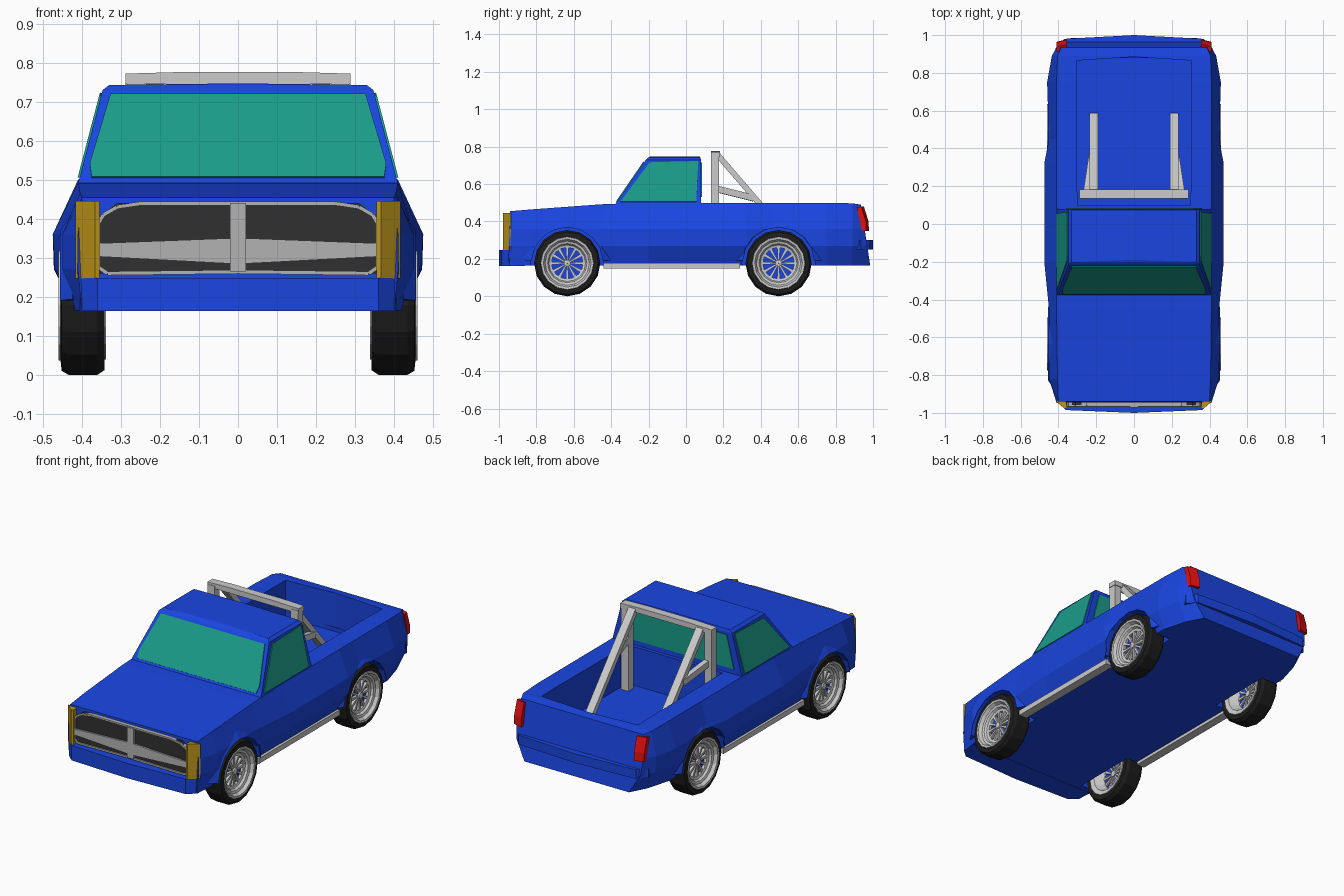
import bpy, bmesh
from math import cos, sin, pi, radians
from mathutils import Vector

if "Cube" in bpy.data.objects:
    bpy.data.objects.remove(bpy.data.objects["Cube"])


def colour(name, *rgb):
    m = bpy.data.materials.new(name)
    m.diffuse_color = (*rgb, 1)
    m.use_nodes = True
    m.node_tree.nodes["Principled BSDF"].inputs["Base Color"].default_value = m.diffuse_color
    return m


BLUE = colour("blue_paint", 0.01, 0.06, 0.75)
GLASS = colour("teal_glass", 0.01, 0.33, 0.25)
BLACK = colour("black", 0.03, 0.03, 0.03)
RUBBER = colour("rubber", 0.012, 0.012, 0.012)
GOLD = colour("amber", 0.5, 0.3, 0.01)
RED = colour("red_lens", 0.75, 0.005, 0.005)
SILVER = colour("silver", 0.45, 0.45, 0.45)


def finish(name, bm, mat=None):
    bmesh.ops.recalc_face_normals(bm, faces=bm.faces)
    me = bpy.data.meshes.new(name)
    bm.to_mesh(me)
    bm.free()
    ob = bpy.data.objects.new(name, me)
    bpy.context.collection.objects.link(ob)
    if mat:
        me.materials.append(mat)
    return ob


def hull(name, pts, mat=None):
    bm = bmesh.new()
    for p in pts:
        bm.verts.new(p)
    r = bmesh.ops.convex_hull(bm, input=bm.verts)
    junk = set(r["geom_interior"]) | set(r["geom_unused"])
    bmesh.ops.delete(bm, geom=[g for g in junk if isinstance(g, bmesh.types.BMVert)], context="VERTS")
    return finish(name, bm, mat)


def both(pts):
    return [(s * x, y, z) for x, y, z in pts for s in (-1, 1)]


def panel(name, pts, mat, t=0.005):
    v = [Vector(p) for p in pts]
    n = (v[1] - v[0]).cross(v[2] - v[0]).normalized() * t
    return hull(name, [p + n for p in v] + [p - n for p in v], mat)


def beam(name, a, b, w, h, mat=None):
    a, b = Vector(a), Vector(b)
    d = (b - a).normalized()
    u = d.cross(Vector((0, 0, 1)) if abs(d.z) < 0.95 else Vector((0, 1, 0))).normalized()
    v = d.cross(u)
    return hull(name, [p + u * i * w / 2 + v * j * h / 2 for p in (a, b) for i in (-1, 1) for j in (-1, 1)], mat)


def loft(name, rings, mat, loop=False):
    bm = bmesh.new()
    vs = [[bm.verts.new(p) for p in r] for r in rings]
    n = len(vs[0])
    for k in range(len(vs) - (0 if loop else 1)):
        a, b = vs[k], vs[(k + 1) % len(vs)]
        for i in range(n):
            j = (i + 1) % n
            bm.faces.new((a[i], a[j], b[j], b[i]))
    if not loop:
        bm.faces.new(vs[0])
        bm.faces.new(vs[-1])
    return finish(name, bm, mat)


def revolve(name, profile, s, cy, cz, segs, mat=None, span=2 * pi, start=0):
    # closed (radius, x) profile swept round an axle parallel to x
    full = span > 6
    rings = []
    for k in range(segs + (0 if full else 1)):
        a = start + span * k / segs
        rings.append([(s * x, cy + r * cos(a), cz + r * sin(a)) for r, x in profile])
    return loft(name, rings, mat, full)


# Body shell: y at bottom, y at top, four half widths (sill to rail), rail height
stations = [
    (-0.95, -0.94, 0.40, 0.41, 0.41, 0.40, 0.455),
    (-0.82, -0.82, 0.42, 0.45, 0.45, 0.405, 0.465),
    (-0.45, -0.45, 0.42, 0.45, 0.45, 0.41, 0.492),
    (-0.20, -0.20, 0.42, 0.47, 0.475, 0.41, 0.50),
    (0.32, 0.32, 0.42, 0.472, 0.475, 0.41, 0.50),
    (0.45, 0.45, 0.42, 0.447, 0.45, 0.41, 0.50),
    (0.75, 0.75, 0.42, 0.46, 0.46, 0.41, 0.50),
    (0.89, 0.89, 0.38, 0.43, 0.435, 0.405, 0.497),
    (0.985, 0.935, 0.33, 0.39, 0.40, 0.385, 0.49),
]
rings = []
for yb, yt, xb, xl, xh, xt, zt in stations:
    half = [(x, yb + (yt - yb) * (z - 0.165) / (zt - 0.165), z)
            for x, z in ((xb, 0.165), (xl, 0.27), (xh, 0.36), (xt, zt))]
    rings.append(half + [(-x, y, z) for x, y, z in reversed(half)])
body = loft("body", rings, BLUE)

# Cut the cargo bed and wheel wells
CZ, AXLES = 0.177, (-0.635, 0.495)
cutters = [hull("bed_cutter", both([(x, y, z) for z in (0.28, 0.6)
           for x, y in ((0.30, 0.10), (0.305, 0.865), (0.001, 0.885))]))]
for s in (-1, 1):
    for cy in AXLES:
        cutters.append(hull("well_cutter", [(s * x, cy + 0.195 * cos(k * pi / 8), CZ + 0.195 * sin(k * pi / 8))
                                            for k in range(16) for x in (0.325, 0.6)]))
bpy.context.view_layer.objects.active = body
for c in cutters:
    c.hide_render = True
    m = body.modifiers.new("cut", "BOOLEAN")
    m.operation, m.solver, m.object = "DIFFERENCE", "EXACT", c
    bpy.ops.object.modifier_apply(modifier=m.name)
    bpy.data.objects.remove(c)

# Cab and windows
hull("cab", both([(0.41, -0.38, 0.49), (0.41, 0.08, 0.49), (0.347, -0.215, 0.73), (0.347, 0.08, 0.73),
                  (0.33, -0.20, 0.743), (0.33, 0.075, 0.743), (0.001, -0.19, 0.747), (0.001, 0.075, 0.747)]), BLUE)


def side(y, z, s):
    return (s * (0.41 - (z - 0.49) * 0.2625), y, z)


def front(x, z):
    return (x, -0.38 + (z - 0.49) * 0.6875, z)


panel("windshield", [front(-0.375, 0.505), front(0.375, 0.505), front(0.38, 0.54),
                     front(0.327, 0.718), front(-0.327, 0.718), front(-0.38, 0.54)], GLASS)
panel("rear_window", [(-0.36, 0.08, 0.53), (0.36, 0.08, 0.53), (0.315, 0.08, 0.715), (-0.315, 0.08, 0.715)], GLASS)
for s in (-1, 1):
    panel("side_window", [side(y, z, s) for y, z in ((-0.35, 0.505), (0.055, 0.505), (0.065, 0.722), (-0.195, 0.715))], GLASS)

# Bumpers
hull("front_bumper", both([(x, y, z) for z in (0.163, 0.248)
     for x, y in ((0.001, -1.0), (0.36, -0.985), (0.405, -0.945), (0.41, -0.86))]), BLUE)
hull("rear_bumper", both([(x, y, z) for z in (0.25, 0.302)
     for x, y in ((0.001, 1.0), (0.37, 0.98), (0.415, 0.93), (0.40, 0.88))]), BLUE)

# Grille
panel("grille_back", [(x, -0.95, z) for x, z in ((-0.355, 0.26), (0.355, 0.26), (0.36, 0.40),
      (0.31, 0.44), (-0.31, 0.44), (-0.36, 0.40))], BLACK, 0.008)
hull("grille_centre_bar", [(x, y, z) for x in (-0.02, 0.02) for y in (-0.972, -0.945) for z in (0.265, 0.44)], SILVER)
hull("grille_cross_bar", both([(x, y, z) for y in (-0.968, -0.945)
     for x, z in ((0.02, 0.285), (0.02, 0.35), (0.357, 0.303), (0.357, 0.337))]), SILVER)
outline = [(0, 0.439), (0.25, 0.439), (0.31, 0.43), (0.345, 0.41), (0.357, 0.39), (0.357, 0.275), (0.335, 0.26), (0, 0.264)]
for s in (-1, 1):
    for (x0, z0), (x1, z1) in zip(outline, outline[1:]):
        beam("grille_frame", (s * x0, -0.955, z0), (s * x1, -0.955, z1), 0.022 if x0 != x1 else 0.01,
             0.01 if x0 != x1 else 0.022, SILVER)

for s in (-1, 1):
    # Lamps
    hull("headlamp", [(s * x, y, z) for z in (0.247, 0.446)
         for x, y in ((0.355, -0.975), (0.367, -0.978), (0.417, -0.935), (0.36, -0.935))], GOLD)
    hull("tail_lamp", [(s * x, y + d, z) for x, d in ((0.355, 0.006), (0.41, -0.008))
         for y, z in ((0.92, 0.475), (0.945, 0.48), (0.97, 0.40), (0.972, 0.35), (0.95, 0.35))], RED)
    # Running board
    hull("running_board", [(s * x, y, z) for x in (0.39, 0.44) for y in (-0.44, 0.29) for z in (0.148, 0.178)])
    # Roll bar sides
    beam("roll_bar_post", (s * 0.262, 0.155, 0.27), (s * 0.262, 0.155, 0.76), 0.045, 0.045)
    beam("roll_bar_stay", (s * 0.213, 0.17, 0.755), (s * 0.213, 0.575, 0.285), 0.045, 0.03)
    beam("roll_bar_brace", (s * 0.255, 0.16, 0.575), (s * 0.225, 0.36, 0.525), 0.03, 0.035)

    for cy in AXLES:
        # Arch flare
        revolve("arch_flare", [(0.192, 0.456), (0.24, 0.424), (0.192, 0.41)], s, cy, CZ, 8, BLUE, radians(172), radians(4))
        # Tyre, rim, hub disc and spokes
        revolve("tyre", [(0.125, 0.345), (0.165, 0.342), (0.177, 0.36), (0.177, 0.435), (0.167, 0.452),
                         (0.14, 0.455), (0.125, 0.44)], s, cy, CZ, 16, RUBBER)
        revolve("rim", [(0.142, 0.452), (0.14, 0.46), (0.128, 0.458), (0.118, 0.44), (0.105, 0.436), (0.098, 0.424),
                        (0.084, 0.42), (0.084, 0.39), (0.112, 0.345), (0.138, 0.338), (0.138, 0.345)], s, cy, CZ, 16)
        revolve("wheel_disc", [(0.001, 0.40), (0.09, 0.40), (0.09, 0.405), (0.001, 0.405)], s, cy, CZ, 16, BLUE)
        revolve("hub", [(0.001, 0.385), (0.018, 0.385), (0.018, 0.43), (0.001, 0.434)], s, cy, CZ, 12)
        for k in range(12):
            d = Vector((0, cos(k * pi / 6), sin(k * pi / 6)))
            c = Vector((s * 0.406, cy, CZ))
            t = Vector((0, -d.z, d.y))
            hull("spoke", [c + d * r + t * w + Vector((x, 0, 0)) for r, v in ((0.014, 0.004), (0.088, 0.008))
                           for w in (-v, v) for x in (-0.015, 0.015)])

# Roll bar hoop
hull("roll_bar_top", both([(x, y, z) for y in (0.135, 0.182) for x, z in
     ((0.288, 0.745), (0.288, 0.772), (0.15, 0.776), (0.15, 0.749))]))
